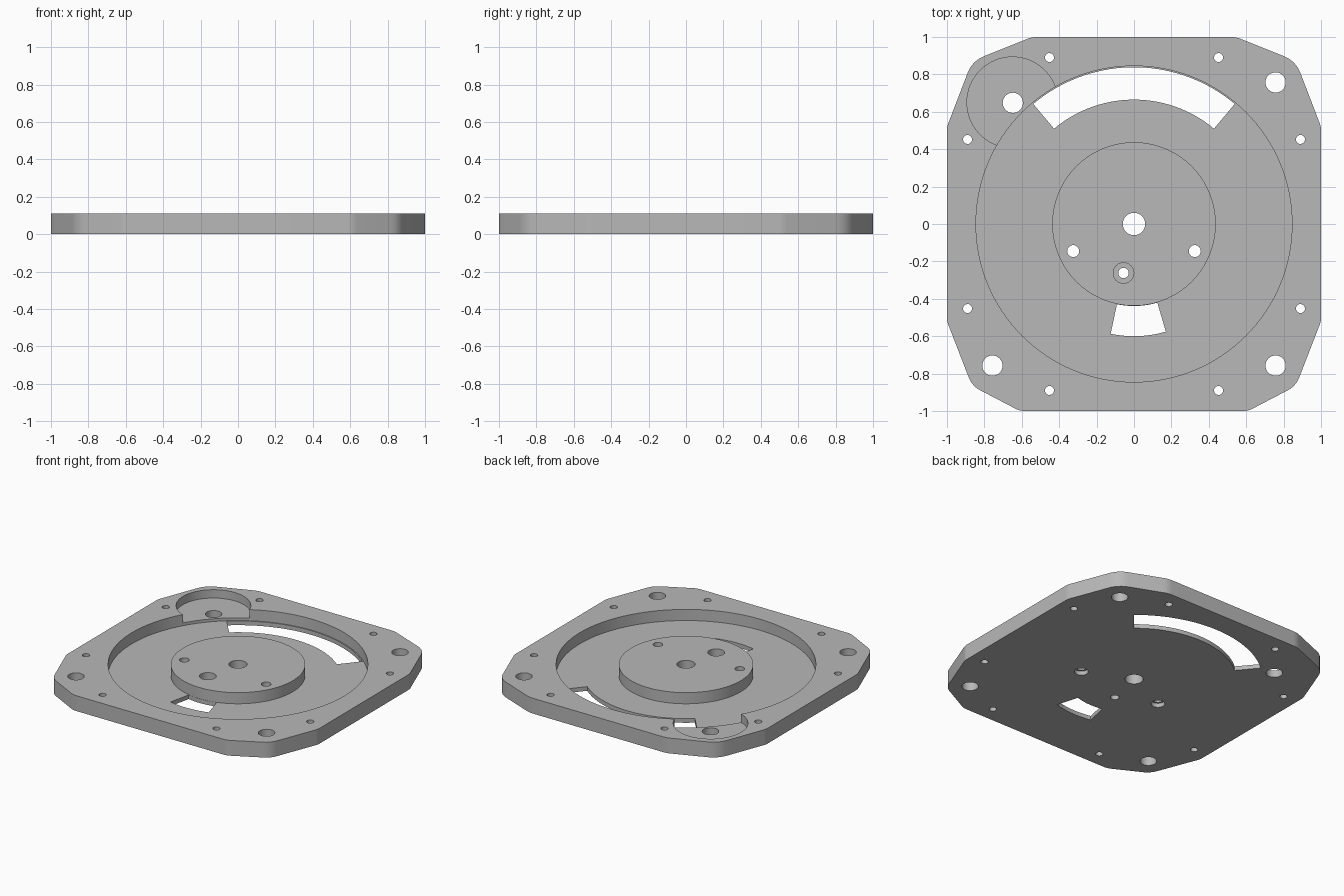
import bpy, bmesh, math
from mathutils import Matrix, Vector

THICK, FLOOR = 0.11, 0.03
LOW, HIGH = -0.1, 0.2

cube = bpy.data.objects.get("Cube")
if cube:
    bpy.data.objects.remove(cube, do_unlink=True)

grey = bpy.data.materials.new("plain grey")
grey.use_nodes = True
color = (0.48, 0.48, 0.48, 1)
grey.diffuse_color = color
grey.node_tree.nodes["Principled BSDF"].inputs["Base Color"].default_value = color


def make_object(bm, name):
    bmesh.ops.recalc_face_normals(bm, faces=bm.faces)
    mesh = bpy.data.meshes.new(name)
    bm.to_mesh(mesh)
    bm.free()
    mesh.materials.append(grey)
    obj = bpy.data.objects.new(name, mesh)
    bpy.context.collection.objects.link(obj)
    return obj


def rounded(corners, steps=6):
    """Round each (x, y, cut-back) corner of a closed outline."""
    points = []
    for i, (x, y, cut) in enumerate(corners):
        p = Vector((x, y))
        before = Vector(corners[i - 1][:2])
        after = Vector(corners[(i + 1) % len(corners)][:2])
        a = p + (before - p).normalized() * cut
        b = p + (after - p).normalized() * cut
        for k in range(steps + 1):
            t = k / steps
            points.append(a * (1 - t) ** 2 + p * 2 * t * (1 - t) + b * t * t)
    return points


def cut(cutter):
    """Subtract a cutter from the plate and discard it."""
    mod = plate.modifiers.new("cut", 'BOOLEAN')
    mod.operation, mod.solver, mod.object = 'DIFFERENCE', 'EXACT', cutter
    bpy.ops.object.modifier_apply(modifier=mod.name)
    bpy.data.objects.remove(cutter, do_unlink=True)


def cut_round(x, y, radius, bottom=LOW, top=HIGH, sides=32):
    bm = bmesh.new()
    bmesh.ops.create_cone(bm, cap_ends=True, segments=sides, radius1=radius,
                          radius2=radius, depth=top - bottom,
                          matrix=Matrix.Translation((x, y, (top + bottom) / 2)))
    cut(make_object(bm, "round_cutter"))


def cut_arc(inner, outer, start, sweep, bottom, steps):
    """Subtract a ring or ring sector; angles in degrees."""
    bm = bmesh.new()
    a = math.radians(start)
    verts = [bm.verts.new((r * math.cos(a), r * math.sin(a), z))
             for r, z in ((inner, bottom), (outer, bottom), (outer, HIGH), (inner, HIGH))]
    edges = [bm.edges.new((verts[i - 1], verts[i])) for i in range(4)]
    bmesh.ops.spin(bm, geom=verts + edges, cent=(0, 0, 0), axis=(0, 0, 1),
                   angle=math.radians(sweep), steps=steps)
    bmesh.ops.remove_doubles(bm, verts=bm.verts, dist=0.0001)
    bmesh.ops.holes_fill(bm, edges=[e for e in bm.edges if e.is_boundary], sides=4)
    cut(make_object(bm, "arc_cutter"))


# Plate outline: right half mirrored to the left
right = [(0.61, -1, 0.03), (0.866, -0.866, 0.05), (1, -0.52, 0.02),
         (1, 0.52, 0.02), (0.865, 0.872, 0.07), (0.545, 1, 0.03)]
left = [(-x, y, c) for x, y, c in reversed(right)]
bm = bmesh.new()
face = bm.faces.new([bm.verts.new((p.x, p.y, 0)) for p in rounded(right + left)])
extruded = bmesh.ops.extrude_face_region(bm, geom=[face], use_keep_orig=True)
bmesh.ops.translate(bm, vec=(0, 0, THICK),
                    verts=[g for g in extruded["geom"] if isinstance(g, bmesh.types.BMVert)])
plate = make_object(bm, "base_plate")
bpy.context.view_layer.objects.active = plate
plate.select_set(True)

# Ring recess around the hub, and the shallower side pocket
cut_arc(0.437, 0.845, 0, 360, FLOOR, 128)
cut_round(-0.65, 0.65, 0.243, bottom=0.05, sides=80)

# Curved windows through the recess floor
cut_arc(0.665, 0.838, 50, 80, LOW, 36)
cut_arc(0.4385, 0.6, -102, 28.5, LOW, 14)

# Large holes: hub centre, pocket and corners
cut_round(0, 0, 0.06)
for x, y in ((-0.648, 0.648), (0.757, 0.757), (0.757, -0.757), (-0.757, -0.757)):
    cut_round(x, y, 0.054)

# Small rim holes
for sx in (-1, 1):
    for sy in (-1, 1):
        cut_round(sx * 0.452, sy * 0.89, 0.024)
        cut_round(sx * 0.89, sy * 0.452, 0.024)

# Hub holes, widened from below
for sx in (-1, 1):
    cut_round(sx * 0.325, -0.145, 0.032)
    cut_round(sx * 0.325, -0.145, 0.045, top=0.03)

# Hub hole widened from above
cut_round(-0.056, -0.262, 0.028)
cut_round(-0.056, -0.262, 0.055, bottom=0.05)

bpy.ops.object.shade_smooth_by_angle(angle=math.radians(30))
